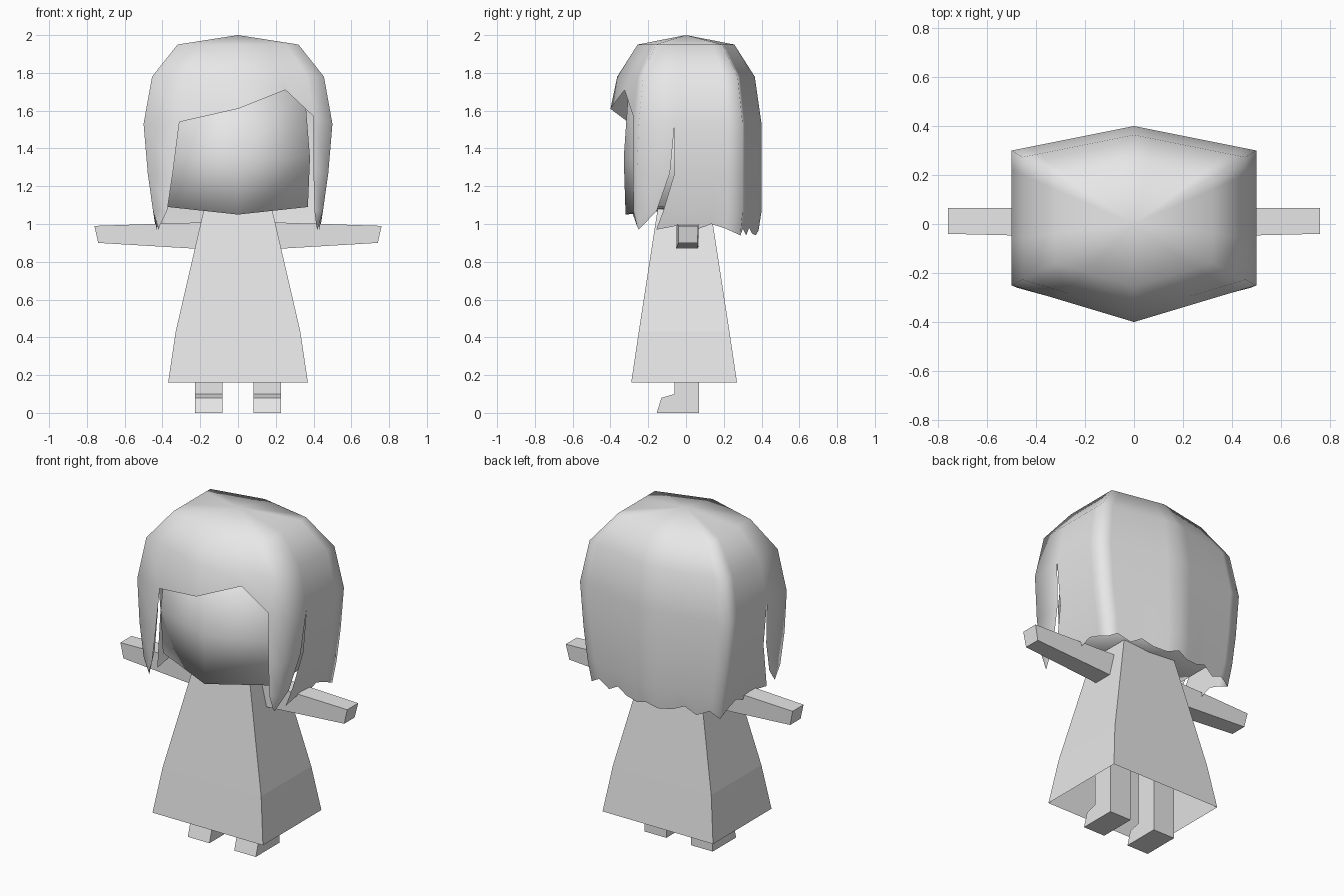
import bpy
import bmesh

cube = bpy.data.objects.get("Cube")
if cube:
    bpy.data.objects.remove(cube, do_unlink=True)

grey = bpy.data.materials.new("pale_grey")
grey.use_nodes = True
grey.diffuse_color = (0.8, 0.8, 0.8, 1)
grey.node_tree.nodes["Principled BSDF"].inputs["Base Color"].default_value = (0.8, 0.8, 0.8, 1)


def finish(name, bm, smooth=False, recalc=True):
    bmesh.ops.remove_doubles(bm, verts=bm.verts, dist=0.0005)
    if recalc:
        bmesh.ops.recalc_face_normals(bm, faces=bm.faces)
    for f in bm.faces:
        f.smooth = smooth
    mesh = bpy.data.meshes.new(name)
    bm.to_mesh(mesh)
    bm.free()
    mesh.materials.append(grey)
    obj = bpy.data.objects.new(name, mesh)
    bpy.context.collection.objects.link(obj)
    return obj


def skin(bm, rows, closed=False):
    """Join rows of points with faces; equal points are welded later."""
    grid = [[bm.verts.new(p) for p in row] for row in rows]
    for a, b in zip(grid, grid[1:]):
        n = len(a)
        for i in range(n if closed else n - 1):
            j = (i + 1) % n
            bm.faces.new((a[i], b[i], b[j], a[j]))
    return grid


def rect(x0, x1, y0, y1, z):
    return [(x0, y0, z), (x1, y0, z), (x1, y1, z), (x0, y1, z)]


# Dress: flared four-sided shell, open at the hem
bm = bmesh.new()
dress = skin(bm, [rect(-x, x, y0, y1, z) for x, y0, y1, z in (
    (0.37, -0.29, 0.27, 0.16), (0.33, -0.25, 0.23, 0.43), (0.18, -0.15, 0.13, 1.08))], True)
bm.faces.new(dress[-1])
finish("dress", bm)

# Arms and legs, mirrored
FOOT = [(-0.155, 0), (-0.13, 0.08), (-0.06, 0.1), (-0.06, 0.45), (0.07, 0.45), (0.07, 0)]
for side, label in ((1, "left"), (-1, "right")):
    bm = bmesh.new()
    arm = skin(bm, [
        [(side * 0.15, -0.055, 0.865), (side * 0.15, 0.065, 0.865),
         (side * 0.15, 0.065, 1.01), (side * 0.15, -0.055, 1.01)],
        [(side * 0.74, -0.04, 0.9), (side * 0.74, 0.06, 0.9),
         (side * 0.76, 0.065, 0.99), (side * 0.76, -0.04, 0.99)]], True)
    bm.faces.new(arm[0])
    bm.faces.new(arm[-1])
    finish(label + "_arm", bm)

    bm = bmesh.new()
    leg = skin(bm, [[(side * x, y, z) for y, z in FOOT] for x in (0.083, 0.228)], True)
    bm.faces.new(leg[0])
    bm.faces.new(leg[-1])
    finish(label + "_leg", bm)

# Head: six-sided block with a slight chin point
bm = bmesh.new()
plan = [(-0.37, -0.19), (0, -0.32), (0.37, -0.19), (0.37, 0.2), (0, 0.28), (-0.37, 0.2)]
head = skin(bm, [[(x * s, y * s, z if x else z - dip) for x, y in plan]
                 for s, z, dip in ((1, 1.09, 0.04), (1.03, 1.35, 0), (0.95, 1.72, 0))], True)
bm.faces.new(head[-1])
chin = bm.verts.new((0, 0, 1.08))
for i in range(6):
    bm.faces.new((head[0][i], head[0][(i + 1) % 6], chin))
finish("head", bm, True)


# Hair: cap, side locks and ragged back sheet
def front_y(x):
    return -0.4 + 0.3 * abs(x)


def back_y(x):
    return 0.4 - 0.2 * abs(x)


fringe = [(-0.5, 1.53), (-0.31, 1.54), (0, 1.61), (0.25, 1.71), (0.4, 1.57), (0.5, 1.53)]
front = [(x, front_y(x), z) for x, z in fringe]
# Half of the back sheet: plan position and hem height
half = [(0.5, -0.06, 0.97), (0.5, 0.0, 1.0), (0.5, 0.07, 0.975), (0.5, 0.14, 1.0),
        (0.5, 0.22, 0.975), (0.5, 0.3, 0.94)]
half += [(x, back_y(x), z) for x, z in (
    (0.43, 0.975), (0.34, 0.94), (0.26, 0.98), (0.18, 0.95), (0.08, 0.94))]
back = half + [(0, 0.4, 0.965)] + [(-x, y, z) for x, y, z in reversed(half)]

bm = bmesh.new()
around = front + [(x, y, 1.53) for x, y, z in back]
skin(bm, [[(x * s, y * s, z) for x, y, _ in around]
          for s, z in ((0.64, 1.95), (0.91, 1.78))] + [around], True)
crown = bm.verts.new((0, 0, 2))
ring = [bm.verts.new((x * 0.64, y * 0.64, 1.95)) for x, y, _ in around]
for i, v in enumerate(ring):
    bm.faces.new((crown, v, ring[(i + 1) % len(ring)]))

# Back sheet; its leading edges sweep forward beside the slits
rows = [[(x, y, 1.53) for x, y, z in back]]
for width, z, sweep in ((0.955, 1.27, 0), (0.9, 1.07, -0.06), (0.86, None, -0.1)):
    rows.append([(x * width, y * (0.96 if z is None else 1) + (sweep if y < -0.05 else 0),
                  hem if z is None else z) for x, y, hem in back])
skin(bm, rows)

# Pointed locks beside the face
for side, top, mid, low in ((-1, front[1], 0.345, 0.375), (1, front[4], 0.4, 0.405)):
    lock = [[top, (side * 0.5, -0.25, 1.53), (side * 0.5, -0.06, 1.53)]]
    for edge, corner, slit, z in ((mid, 0.478, -0.085, 1.27), (low, 0.45, -0.155, 1.07)):
        lock.append([(side * edge, front_y(edge), z), (side * corner, -0.26, z),
                     (side * corner, slit, z)])
    lock.append([(side * 0.415, -0.26, 0.99), (side * 0.42, -0.25, 0.97),
                 (side * 0.425, -0.235, 0.985)])
    if side > 0:
        lock = [row[::-1] for row in lock]
    skin(bm, [row[::-1] for row in lock])
finish("hair", bm, True)
